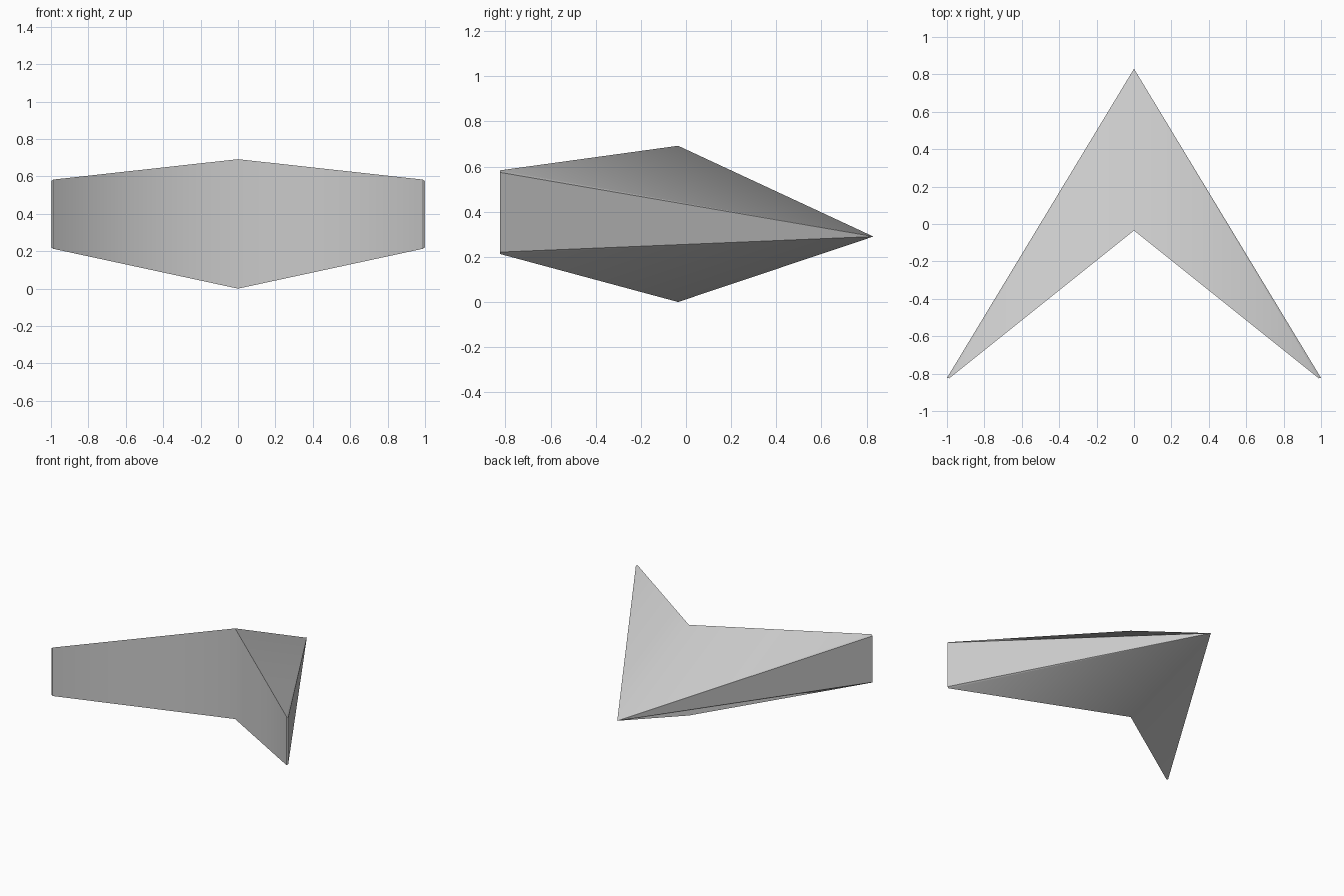
import bpy
import bmesh

cube = bpy.data.objects.get("Cube")
if cube:
    bpy.data.objects.remove(cube, do_unlink=True)

# Plain grey material
grey = bpy.data.materials.new("light_grey")
grey.use_nodes = True
colour = (0.59, 0.59, 0.59, 1)
grey.diffuse_color = colour
grey.node_tree.nodes["Principled BSDF"].inputs["Base Color"].default_value = colour

# Centre line: rear point, upper ridge and lower keel
bm = bmesh.new()
point = bm.verts.new((0, 0.83, 0.29))
ridge = bm.verts.new((0, -0.035, 0.692))
keel = bm.verts.new((0, -0.035, 0))

# Each swept wing: a fan from the point to a narrow, slightly chamfered tip
tip_profile = [(0.988, -0.825, 0.583), (1, -0.823, 0.574),
               (1, -0.823, 0.221), (0.988, -0.825, 0.213)]
for side in (-1, 1):
    tip = [bm.verts.new((side * x, y, z)) for x, y, z in tip_profile]
    rim = [ridge] + tip + [keel]
    for a, b in zip(rim, rim[1:]):
        bm.faces.new((point, a, b))
    bm.faces.new(tip)
    bm.faces.new((ridge, keel, tip[-1], tip[0]))

bmesh.ops.recalc_face_normals(bm, faces=bm.faces)

# Shade smoothly across the centre line, keep every other edge crisp
for face in bm.faces:
    face.smooth = True
for edge in bm.edges:
    edge.smooth = all(v.co.x == 0 for v in edge.verts)

mesh = bpy.data.meshes.new("arrowhead")
bm.to_mesh(mesh)
bm.free()
mesh.materials.append(grey)
arrowhead = bpy.data.objects.new("arrowhead", mesh)
bpy.context.collection.objects.link(arrowhead)
